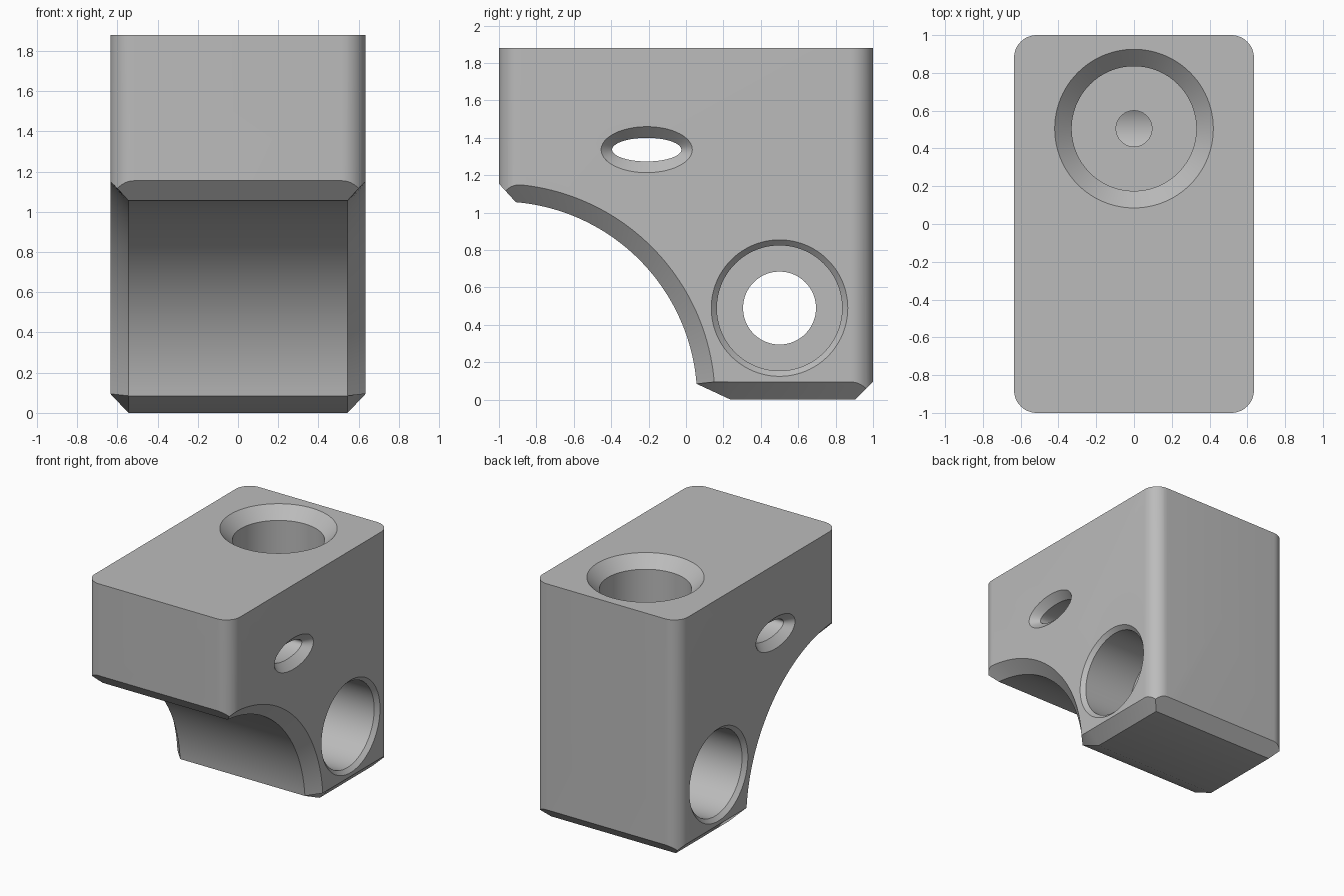
import bpy, bmesh, math
from mathutils import Vector

old = bpy.data.objects.get("Cube")
if old:
    bpy.data.objects.remove(old, do_unlink=True)

W, H = 0.635, 1.88      # half width, height
C = 0.095               # chamfer size
R = 1.06                # radius of the front cove

grey = bpy.data.materials.new("plain grey")
grey.use_nodes = True
grey.diffuse_color = (0.5, 0.5, 0.5, 1)
grey.node_tree.nodes["Principled BSDF"].inputs["Base Color"].default_value = (0.5, 0.5, 0.5, 1)


def loft(name, rings):
    """Closed solid through rings of equally many points."""
    bm = bmesh.new()
    rows = [[bm.verts.new(p) for p in ring] for ring in rings]
    n = len(rows[0])
    for a, b in zip(rows, rows[1:]):
        for i in range(n):
            j = (i + 1) % n
            bm.faces.new((a[i], a[j], b[j], b[i]))
    bm.faces.new(rows[0][::-1])
    bm.faces.new(rows[-1])
    bmesh.ops.remove_doubles(bm, verts=bm.verts, dist=1e-5)
    bmesh.ops.recalc_face_normals(bm, faces=bm.faces)
    mesh = bpy.data.meshes.new(name)
    bm.to_mesh(mesh)
    bm.free()
    mesh.materials.append(grey)
    obj = bpy.data.objects.new(name, mesh)
    bpy.context.collection.objects.link(obj)
    return obj


def bore(name, centre, axis, steps, n=96):
    """Stepped round cutter; steps are (position on axis, radius, second radius)."""
    angles = [2 * math.pi * i / n for i in range(n)]
    rings = []
    for pos, ru, rv in steps:
        ring = []
        for t in angles:
            u, v = centre[0] + ru * math.cos(t), centre[1] + rv * math.sin(t)
            ring.append((pos, u, v) if axis == "x" else (u, v, pos))
        rings.append(ring)
    return loft(name, rings)


def mirrored(steps):
    return [(-p, a, b) for p, a, b in reversed(steps)] + steps


def side(x, inner):
    """Side outline: inner has the chamfered edges, outer is set back from them."""
    r = R if inner else R + C
    start = math.acos(0.09 / R) if inner else math.pi / 2
    end = math.asin(0.085 / R) if inner else math.asin(C / r)
    pts = [(-1, H), (-1, R + C)]
    for i in range(49):
        t = start + (end - start) * i / 48
        pts.append((-1 + r * math.cos(t), r * math.sin(t)))
    if inner:
        pts += [(0.24, 0), (1 - C, 0), (1, C)]
    else:
        pts += [(0.24, C), (1, C), (1, C)]
    pts.append((1, H))
    return [(x, y, z) for y, z in pts]


# Main body with cove and chamfers
body = loft("bracket_block", [side(-W, False), side(-W + C - 0.005, True),
                              side(W - C + 0.005, True), side(W, False)])

# Rounded upright corners
outline, rad = [], 0.12
for k, (sx, sy) in enumerate([(1, 1), (-1, 1), (-1, -1), (1, -1)]):
    for i in range(13):
        t = math.pi / 2 * (k + i / 12)
        outline.append((sx * (W - rad) + rad * math.cos(t), sy * (1 - rad) + rad * math.sin(t)))
envelope = loft("corner_envelope", [[(x, y, z) for x, y in outline] for z in (-0.1, H + 0.1)])

# Side bore with a narrow web hole, slot, and top counterbore
side_bore = bore("side_bore_cutter", (0.5, 0.49), "x", mirrored(
    [(0.18, 0.195, 0.195), (0.18, 0.335, 0.335), (W - 0.03, 0.335, 0.335), (W + 0.03, 0.395, 0.395)]))
slot = bore("slot_cutter", (-0.21, 1.337), "x", mirrored(
    [(W - 0.06, 0.185, 0.063), (W + 0.03, 0.273, 0.153)]))
top_bore = bore("top_bore_cutter", (0, 0.505), "z",
    [(0.5, 0.095, 0.095), (1.05, 0.095, 0.095), (1.05, 0.33, 0.33),
     (H - 0.09, 0.33, 0.33), (H + 0.03, 0.45, 0.45)])

cutters = [(envelope, "INTERSECT"), (side_bore, "DIFFERENCE"),
           (slot, "DIFFERENCE"), (top_bore, "DIFFERENCE")]
for cutter, mode in cutters:
    cutter.hide_render = True
    mod = body.modifiers.new(cutter.name, "BOOLEAN")
    mod.operation = mode
    mod.solver = "EXACT"
    mod.object = cutter

# Bake the cuts and drop the cutters
graph = bpy.context.evaluated_depsgraph_get()
baked = bpy.data.meshes.new_from_object(body.evaluated_get(graph))
body.modifiers.clear()
body.data = baked
for cutter, mode in cutters:
    bpy.data.objects.remove(cutter, do_unlink=True)

bpy.ops.object.select_all(action="DESELECT")
body.select_set(True)
bpy.context.view_layer.objects.active = body
bpy.ops.object.shade_smooth_by_angle(angle=math.radians(25))
